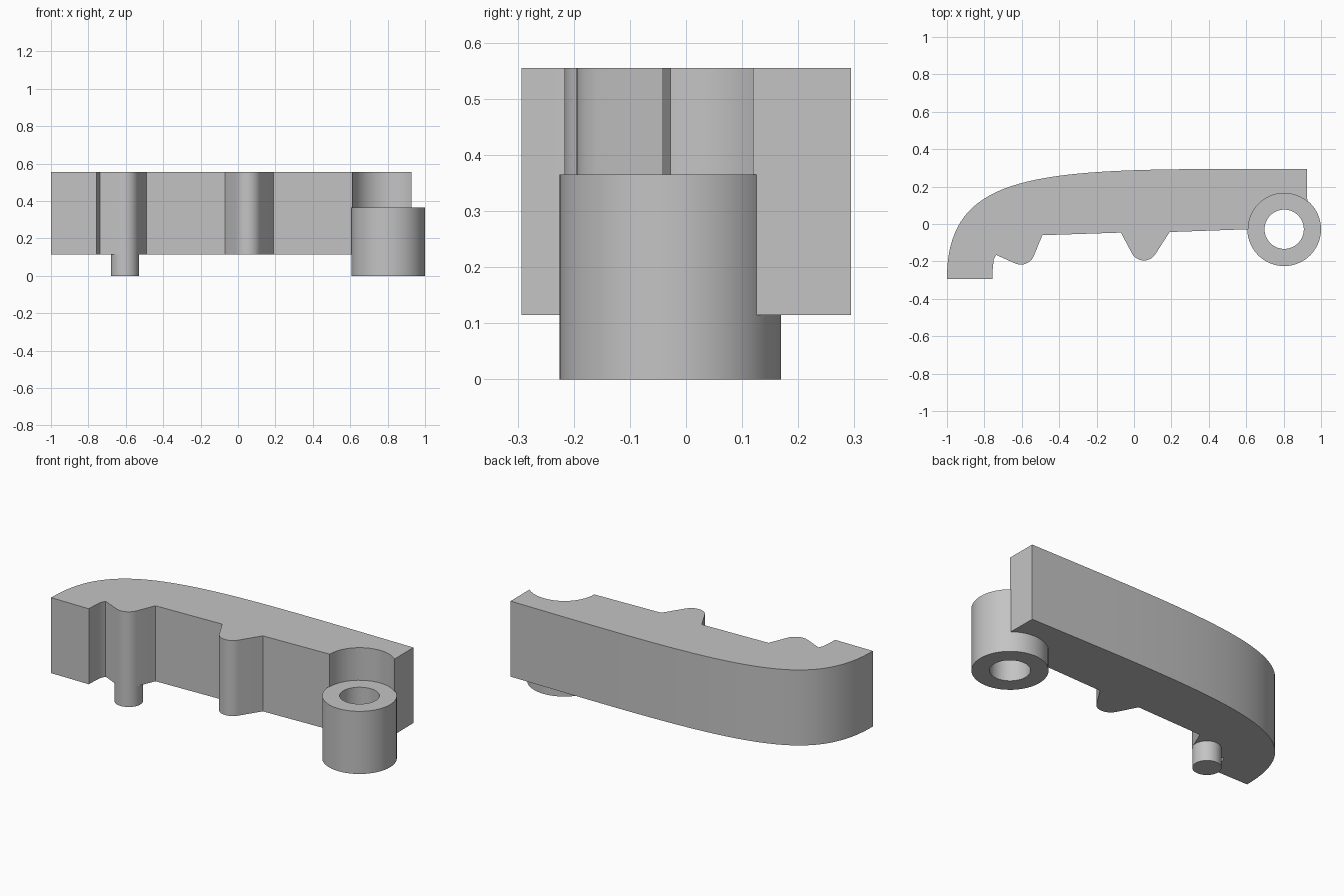
import bpy, bmesh
from math import cos, sin, radians
from mathutils import Vector
from mathutils.geometry import interpolate_bezier

cube = bpy.data.objects.get("Cube")
if cube:
    bpy.data.objects.remove(cube, do_unlink=True)

# Single plain grey material
GREY = (0.55, 0.55, 0.55, 1)
grey = bpy.data.materials.new("plain grey")
grey.use_nodes = True
grey.diffuse_color = GREY
grey.node_tree.nodes["Principled BSDF"].inputs["Base Color"].default_value = GREY


def arc(cx, cy, r, start, end, steps):
    """Points along an arc, angles in degrees."""
    angles = [radians(start + (end - start) * i / steps) for i in range(steps + 1)]
    return [(cx + r * cos(a), cy + r * sin(a)) for a in angles]


def finish(name, bm):
    bmesh.ops.recalc_face_normals(bm, faces=bm.faces)
    mesh = bpy.data.meshes.new(name)
    bm.to_mesh(mesh)
    bm.free()
    mesh.materials.append(grey)
    obj = bpy.data.objects.new(name, mesh)
    bpy.context.collection.objects.link(obj)
    bpy.ops.object.select_all(action="DESELECT")
    obj.select_set(True)
    bpy.context.view_layer.objects.active = obj
    bpy.ops.object.shade_smooth_by_angle(angle=radians(25))


def extrude_profile(name, points, bottom, top):
    bm = bmesh.new()
    face = bm.faces.new([bm.verts.new((x, y, bottom)) for x, y in points])
    result = bmesh.ops.extrude_face_region(bm, geom=[face], use_keep_orig=True)
    verts = [v for v in result["geom"] if isinstance(v, bmesh.types.BMVert)]
    bmesh.ops.translate(bm, verts=verts, vec=(0, 0, top - bottom))
    finish(name, bm)


def tube(name, cx, cy, outer, inner, height, sides):
    bm = bmesh.new()
    rings = []
    for r, z in ((outer, 0), (outer, height), (inner, height), (inner, 0)):
        rings.append([bm.verts.new((x, y, z))
                      for x, y in arc(cx, cy, r, 0, 360, sides)[:-1]])
    for k in range(4):
        a, b = rings[k], rings[(k + 1) % 4]
        for i in range(sides):
            j = (i + 1) % sides
            bm.faces.new((a[i], a[j], b[j], b[i]))
    finish(name, bm)


# Curved lever body: underside with two rounded teeth, pivot recess, arched back
PIVOT = (0.803, -0.028)
PEG = (-0.605, -0.142)
profile = [(-1, -0.293), (-0.757, -0.293), (-0.755, -0.235), (-0.75, -0.19), (-0.738, -0.165)]
profile += arc(*PEG, 0.075, 247, 337, 10)
profile += [(-0.49, -0.06), (-0.07, -0.046)]
profile += arc(0.053, -0.122, 0.073, 210, 330, 12)
profile += [(0.19, -0.043)]
profile += arc(*PIVOT, 0.192, 180, 50, 20)
back = interpolate_bezier(Vector((0.925, 0.294)), Vector((-0.45, 0.295)),
                          Vector((-1, 0.32)), Vector((-1, -0.293)), 40)
profile += [(p.x, p.y) for p in back[:-1]]
extrude_profile("lever_body", profile, 0.115, 0.555)

# Pivot sleeve and locating peg
tube("pivot_sleeve", *PIVOT, 0.197, 0.105, 0.365, 56)
extrude_profile("locating_peg", arc(*PEG, 0.075, 0, 360, 32)[:-1], 0, 0.12)
